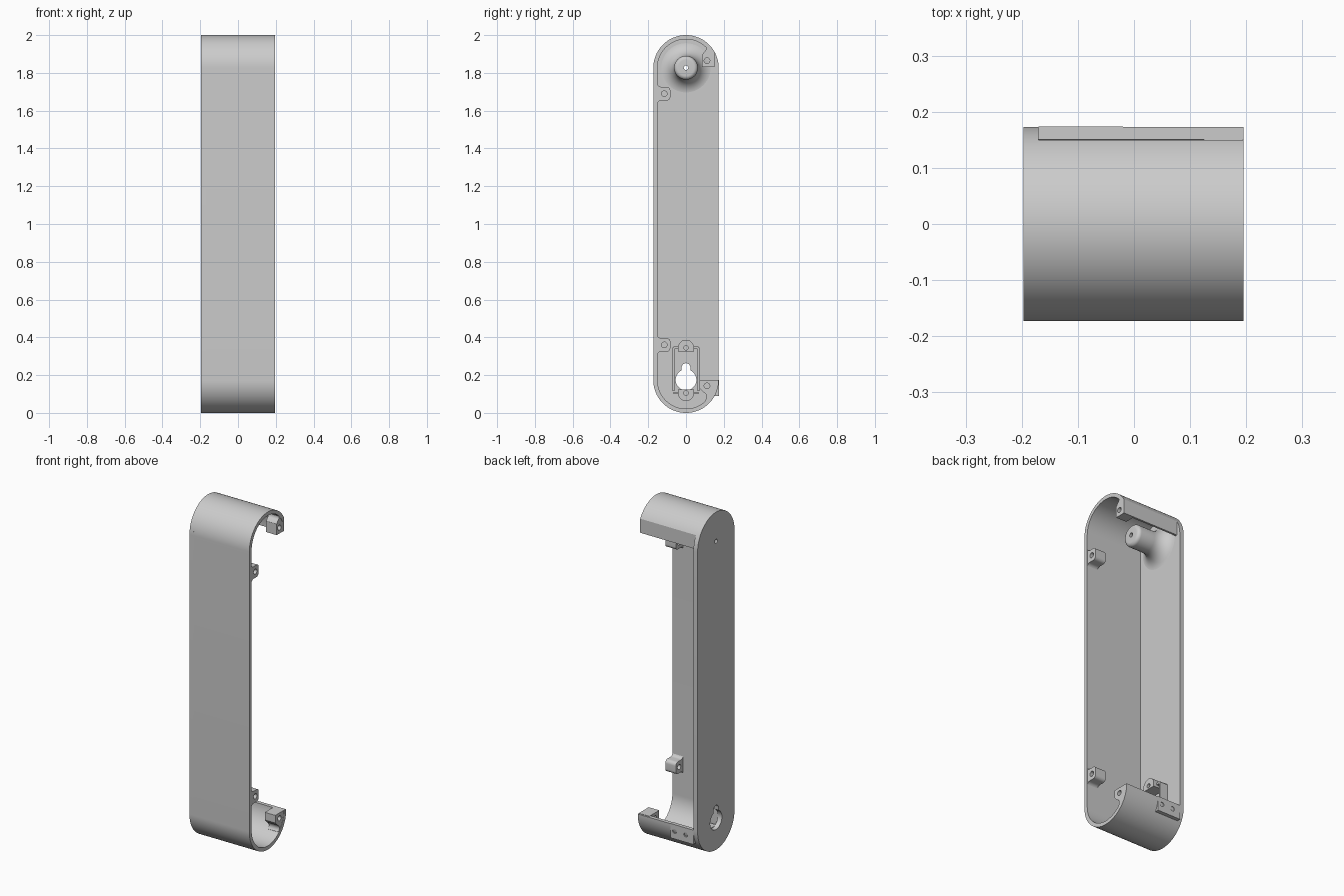
import bpy, bmesh
from math import sin, cos, pi, radians, acos, degrees
from mathutils import Matrix, Vector

cube = bpy.data.objects.get("Cube")
if cube:
    bpy.data.objects.remove(cube, do_unlink=True)

grey = bpy.data.materials.new("light_grey")
grey.use_nodes = True
color = (0.6, 0.6, 0.6, 1)
grey.diffuse_color = color
grey.node_tree.nodes["Principled BSDF"].inputs["Base Color"].default_value = color

R, WALL = 0.173, 0.022
RI = R - WALL
LOW, HIGH = R, 2 - R
OUT, FLOOR, RIM = -0.197, -0.17, 0.195


def arc(u, v, r, a, b, n=32):
    return [(u + r * cos(radians(a + (b - a) * i / n)),
             v + r * sin(radians(a + (b - a) * i / n))) for i in range(n + 1)]


def circle(u, v, r, n=32):
    return arc(u, v, r, 0, 360 - 360 / n, n - 1)


def finish(name, bm):
    """Weld, orient and shade a mesh, then link it as a named part."""
    bmesh.ops.remove_doubles(bm, verts=bm.verts, dist=0.0001)
    bmesh.ops.recalc_face_normals(bm, faces=bm.faces)
    mesh = bpy.data.meshes.new(name)
    bm.to_mesh(mesh)
    bm.free()
    mesh.materials.clear()
    mesh.materials.append(grey)
    ob = bpy.data.objects.new(name, mesh)
    bpy.context.collection.objects.link(ob)
    bpy.ops.object.select_all(action='DESELECT')
    ob.select_set(True)
    bpy.context.view_layer.objects.active = ob
    bpy.ops.object.shade_smooth_by_angle(angle=radians(30))
    return ob


def prism(name, loops, start, end, along='X'):
    """Extrude an outline with optional holes along X (y, z) or Y (x, z)."""
    curve = bpy.data.curves.new(name, 'CURVE')
    curve.dimensions = '2D'
    curve.fill_mode = 'BOTH'
    curve.extrude = (end - start) / 2
    for loop in loops:
        spline = curve.splines.new('POLY')
        spline.points.add(len(loop) - 1)
        for p, (u, v) in zip(spline.points, loop):
            p.co = (u, v, 0, 1)
        spline.use_cyclic_u = True
    tmp = bpy.data.objects.new(name + "_outline", curve)
    bpy.context.collection.objects.link(tmp)
    mesh = bpy.data.meshes.new_from_object(tmp)
    bpy.data.objects.remove(tmp)
    bm = bmesh.new()
    bm.from_mesh(mesh)
    bpy.data.meshes.remove(mesh)
    mid = (start + end) / 2
    for v in bm.verts:
        a, b, c = v.co
        v.co = (c + mid, a, b) if along == 'X' else (a, c + mid, b)
    return finish(name, bm)


# Side plate with keyhole and pin hole
stadium = arc(0, LOW, R, 180, 360, 48) + arc(0, HIGH, R, 0, 180, 48)
keyhole = arc(0, 0.175, 0.055, -243, 63) + arc(0, 0.24, 0.023, 0, 180, 16)
prism("side_plate", [stadium, keyhole, circle(0, HIGH, 0.012)], OUT, FLOOR)

# Wrapping wall: front, bottom and top, open at the back
hook_out, hook_in = 0.15, 0.138
a_out = degrees(acos(hook_out / R))
a_in = degrees(acos(hook_in / RI))
wall = (arc(0, LOW, R, 0, -180, 48) + arc(0, HIGH, R, 180, a_out, 48)
        + [(hook_out, 1.83), (hook_in, 1.83)]
        + arc(0, HIGH, RI, a_in, 180, 48) + arc(0, LOW, RI, 180, 360, 48))
prism("wrapping_wall", [wall], FLOOR, RIM)

# Screw lugs on the front wall
for name, z in (("lower", 0.36), ("upper", 1.69)):
    lug = (arc(-0.131, z - 0.058, 0.022, 180, 90, 8)
           + arc(-0.103, z - 0.016, 0.02, -90, 0, 8)
           + arc(-0.103, z + 0.016, 0.02, 0, 90, 8)
           + arc(-0.131, z + 0.058, 0.022, 270, 180, 8)
           + [(-0.16, z + 0.058), (-0.16, z - 0.058)])
    prism(name + "_front_lug", [lug, circle(-0.115, z, 0.015)], 0.125, RIM - 0.001)

# Screw lugs at the two ends of the open back
top_lug = ([(0.085, 1.83), (hook_in, 1.83), (hook_in, 1.9), (0.105, 1.955), (0.085, 1.968)]
           + arc(0.085, 1.93, 0.022, 60, -60, 8) + [(0.085, 1.895)])
prism("upper_back_lug", [top_lug, circle(0.111, 1.865, 0.015)], 0.125, RIM - 0.001)
low_lug = ([(0.165, 0.175), (0.072, 0.175), (0.072, 0.13)]
           + arc(0.085, 0.085, 0.025, 75, -50, 8) + [(0.115, 0.052), (0.15, 0.1)])
prism("lower_back_lug", [low_lug, circle(0.111, 0.143, 0.015)], 0.125, RIM - 0.001)

# Squared pad with two holes on the lower lip
pad = [(FLOOR, 0.09), (-0.02, 0.09), (-0.02, 0.175), (FLOOR, 0.175)]
prism("lip_pad", [pad, circle(-0.12, 0.135, 0.013), circle(-0.047, 0.135, 0.013)],
      0.152, 0.174, 'Y')

# Flared hollow post
profile = [(0.012, OUT), (0.012, 0.02), (0.042, 0.02)]
profile += [(0.042 + 0.021 * sin(t * pi / 12), -0.001 + 0.021 * cos(t * pi / 12))
            for t in range(1, 7)]
profile += [(0.143 - 0.08 * cos(t * pi / 20), -0.09 - 0.081 * sin(t * pi / 20))
            for t in range(11)]
bm = bmesh.new()
verts = [bm.verts.new((x, r, HIGH)) for r, x in profile]
edges = [bm.edges.new(pair) for pair in zip(verts, verts[1:])]
bmesh.ops.spin(bm, geom=verts + edges, cent=(0, 0, HIGH), axis=(1, 0, 0),
               angle=2 * pi, steps=48, use_duplicate=False)
finish("flared_post", bm)

# Keyhole housing: two rails and two rounded screw bosses
for name, side in (("left", -1), ("right", 1)):
    rail = [(side * 0.072, 0.115), (side * 0.06, 0.115),
            (side * 0.06, 0.345), (side * 0.072, 0.345)]
    prism(name + "_keyhole_rail", [rail], FLOOR - 0.001, -0.12)
for name, z, turn in (("lower", 0.105, 180), ("upper", 0.345, 0)):
    s = -1 if turn else 1
    boss = (arc(0, z, 0.042, turn, turn + 180, 24)
            + [(-s * 0.042, z - s * 0.02), (s * 0.042, z - s * 0.02)])
    prism(name + "_keyhole_boss", [boss, circle(0, z, 0.012)], FLOOR - 0.001, -0.1)
    web = [(-0.066, z - 0.006), (0.066, z - 0.006), (0.066, z + 0.006), (-0.066, z + 0.006)]
    for side in (-1, 1):
        half = [(side * max(abs(u), 0.04), v) for u, v in web[:1] + web[3:]]
        half += [(side * 0.04, z + 0.006), (side * 0.04, z - 0.006)]
        prism(name + "_keyhole_web", [half], FLOOR - 0.001, -0.12)
